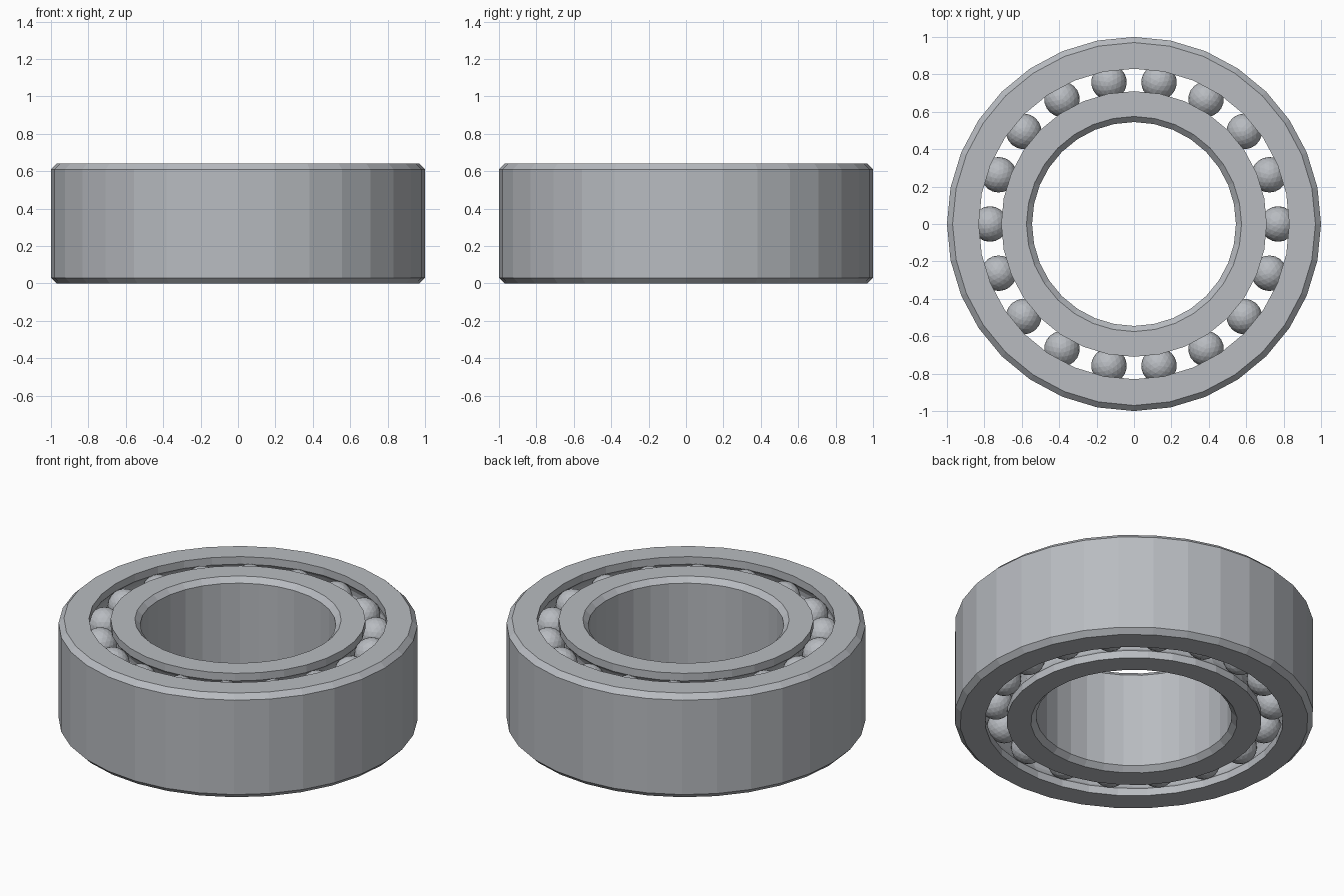
import bpy, bmesh
from math import sin, cos, tau, radians, acos

cube = bpy.data.objects.get("Cube")
if cube:
    bpy.data.objects.remove(cube)

HEIGHT, SIDES, BALLS = 0.64, 32, 18
CHAMFER, BALL_R, PITCH_R = 0.03, 0.095, 0.77
ROWS = (0.12, 0.52)

steel = bpy.data.materials.new("brushed steel grey")
steel.use_nodes = True
COLOUR = (0.48, 0.5, 0.53, 1)
steel.diffuse_color = COLOUR
steel.node_tree.nodes["Principled BSDF"].inputs["Base Color"].default_value = COLOUR


def finish(name, bm):
    mesh = bpy.data.meshes.new(name)
    bmesh.ops.recalc_face_normals(bm, faces=bm.faces)
    bm.to_mesh(mesh)
    bm.free()
    mesh.materials.append(steel)
    obj = bpy.data.objects.new(name, mesh)
    bpy.context.collection.objects.link(obj)
    return obj


def race_wall(radius, steps=6):
    """Wall facing the balls, bottom to top, with a round groove per row."""
    side = 1 if radius > PITCH_R else -1
    half = acos(abs(radius - PITCH_R) / BALL_R)
    points = [(radius, 0)]
    for z in ROWS:
        for i in range(steps + 1):
            a = half * (2 * i / steps - 1)
            points.append((PITCH_R + side * BALL_R * cos(a), z + BALL_R * sin(a)))
    return points + [(radius, HEIGHT)]


def ring(name, race_r, plain_r):
    """Turn a closed profile: grooved race on one side, chamfered wall on the other."""
    inset = plain_r + (CHAMFER if plain_r < race_r else -CHAMFER)
    profile = race_wall(race_r) + [(inset, HEIGHT), (plain_r, HEIGHT - CHAMFER),
                                   (plain_r, CHAMFER), (inset, 0)]
    bm = bmesh.new()
    loops = [[bm.verts.new((r * cos(tau * k / SIDES), r * sin(tau * k / SIDES), z))
              for r, z in profile] for k in range(SIDES)]
    n = len(profile)
    for k in range(SIDES):
        a, b = loops[k], loops[(k + 1) % SIDES]
        for i in range(n):
            j = (i + 1) % n
            bm.faces.new((a[i], b[i], b[j], a[j]))
    return finish(name, bm)


ring("outer_ring", 0.83, 1.0)
ring("inner_ring", 0.71, 0.54 + 0.005)

# Two rows of balls sharing one mesh
bm = bmesh.new()
bmesh.ops.create_icosphere(bm, subdivisions=3, radius=BALL_R)
first = finish("ball", bm)
for row, z in zip(("lower", "upper"), ROWS):
    for i in range(BALLS):
        a = radians(360 / BALLS * i)
        ball = bpy.data.objects.new(f"{row}_ball_{i + 1}", first.data)
        ball.location = (PITCH_R * cos(a), PITCH_R * sin(a), z)
        ball.rotation_euler.z = a
        bpy.context.collection.objects.link(ball)
bpy.data.objects.remove(first)
